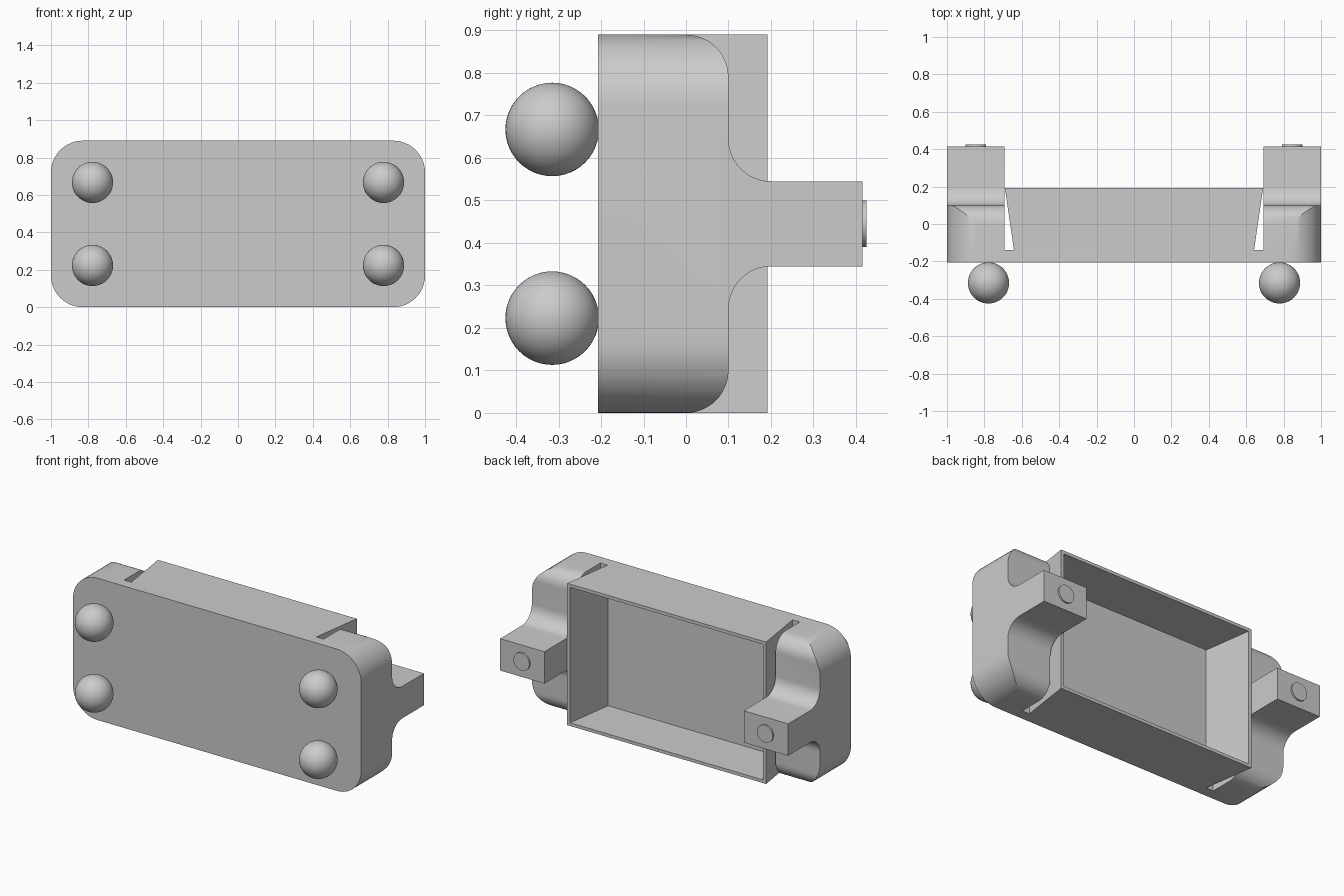
import bpy, bmesh, math
from mathutils import Vector

cube = bpy.data.objects.get("Cube")
if cube:
    bpy.data.objects.remove(cube, do_unlink=True)

HEIGHT = 0.89
MID = HEIGHT / 2
FRONT, PLATE_BACK, RIM = -0.207, -0.14, 0.192

grey = bpy.data.materials.new("plain grey")
grey.use_nodes = True
colour = (0.6, 0.6, 0.6, 1)
grey.diffuse_color = colour
grey.node_tree.nodes["Principled BSDF"].inputs["Base Color"].default_value = colour


def finish(name, bm):
    bmesh.ops.recalc_face_normals(bm, faces=bm.faces)
    mesh = bpy.data.meshes.new(name)
    bm.to_mesh(mesh)
    bm.free()
    mesh.materials.append(grey)
    obj = bpy.data.objects.new(name, mesh)
    bpy.context.collection.objects.link(obj)
    return obj


def prism(name, points, offset):
    """Extrude a closed outline of 3D points along an offset."""
    bm = bmesh.new()
    face = bm.faces.new([bm.verts.new(p) for p in points])
    new = bmesh.ops.extrude_face_region(bm, geom=[face])["geom"]
    verts = [v for v in new if isinstance(v, bmesh.types.BMVert)]
    bmesh.ops.translate(bm, verts=verts, vec=offset)
    return finish(name, bm)


def arc(cx, cy, radius, start, end, steps=12):
    angles = [math.radians(start + (end - start) * i / steps) for i in range(steps + 1)]
    return [(cx + radius * math.cos(a), cy + radius * math.sin(a)) for a in angles]


def apply_modifiers(obj):
    bpy.context.view_layer.objects.active = obj
    for mod in list(obj.modifiers):
        bpy.ops.object.modifier_apply(modifier=mod.name)


def smooth(obj):
    bpy.ops.object.select_all(action='DESELECT')
    obj.select_set(True)
    bpy.context.view_layer.objects.active = obj
    bpy.ops.object.shade_smooth_by_angle(angle=math.radians(30))


def rounded_slab(name, y0, y1, r=0.17):
    outline = []
    for cx, cz, a in ((1 - r, HEIGHT - r, 0), (r - 1, HEIGHT - r, 90),
                      (r - 1, r, 180), (1 - r, r, 270)):
        outline += arc(cx, cz, r, a, a + 90)
    return prism(name, [(x, y0, z) for x, z in outline], (0, y1 - y0, 0))


# Front plate with rounded corners
smooth(rounded_slab("front_plate", FRONT, PLATE_BACK))

# Side brackets: stepped profile with an arm, trimmed to the plate outline
R = 0.1
upper = [(0.415, MID + 0.1)] + arc(0.2, MID + 0.1 + R, R, 270, 180)
upper += arc(0.0, HEIGHT - R, R, 0, 90) + [(PLATE_BACK, HEIGHT)]
profile = upper + [(y, HEIGHT - z) for y, z in reversed(upper)]
brackets = prism("side_brackets", [(0.692, y, z) for y, z in profile], (0.35, 0, 0))
trim = rounded_slab("trim_helper", -0.3, 0.6)
trim.hide_render = True
cut = brackets.modifiers.new("trim", 'BOOLEAN')
cut.operation, cut.solver, cut.object = 'INTERSECT', 'EXACT', trim
mirror = brackets.modifiers.new("mirror", 'MIRROR')
mirror.use_clip = False
apply_modifiers(brackets)
bpy.data.objects.remove(trim, do_unlink=True)
smooth(brackets)

# Open tray with flared ends: outer shell, rim, inner shell and floor
bm = bmesh.new()
WALL = 0.02


def loop(half_width, y, inset):
    return [bm.verts.new((sx * half_width, y, MID + sz * (MID - inset)))
            for sx, sz in ((-1, -1), (1, -1), (1, 1), (-1, 1))]


loops = [loop(0.642, PLATE_BACK, 0), loop(0.69, RIM, 0),
         loop(0.69 - WALL, RIM, WALL), loop(0.645 - WALL, -0.12, WALL)]
for a, b in zip(loops, loops[1:]):
    for i in range(4):
        j = (i + 1) % 4
        bm.faces.new((a[i], a[j], b[j], b[i]))
bm.faces.new(loops[0])
bm.faces.new(loops[-1])
finish("tray", bm)

for side, label in ((1, "left"), (-1, "right")):
    # Contact disc on the end of each arm
    bpy.ops.mesh.primitive_cylinder_add(vertices=40, radius=0.055, depth=0.03,
                                        location=(side * 0.845, 0.41, MID),
                                        rotation=(math.pi / 2, 0, 0))
    disc = bpy.context.object
    disc.name = label + "_arm_disc"
    disc.data.materials.append(grey)
    smooth(disc)
    # Ball knobs on the front
    for z, level in ((0.223, "lower"), (0.667, "upper")):
        bpy.ops.mesh.primitive_uv_sphere_add(segments=48, ring_count=24, radius=0.11,
                                             location=(side * 0.778, -0.315, z))
        ball = bpy.context.object
        ball.name = f"{label}_{level}_ball"
        ball.data.materials.append(grey)
        smooth(ball)
